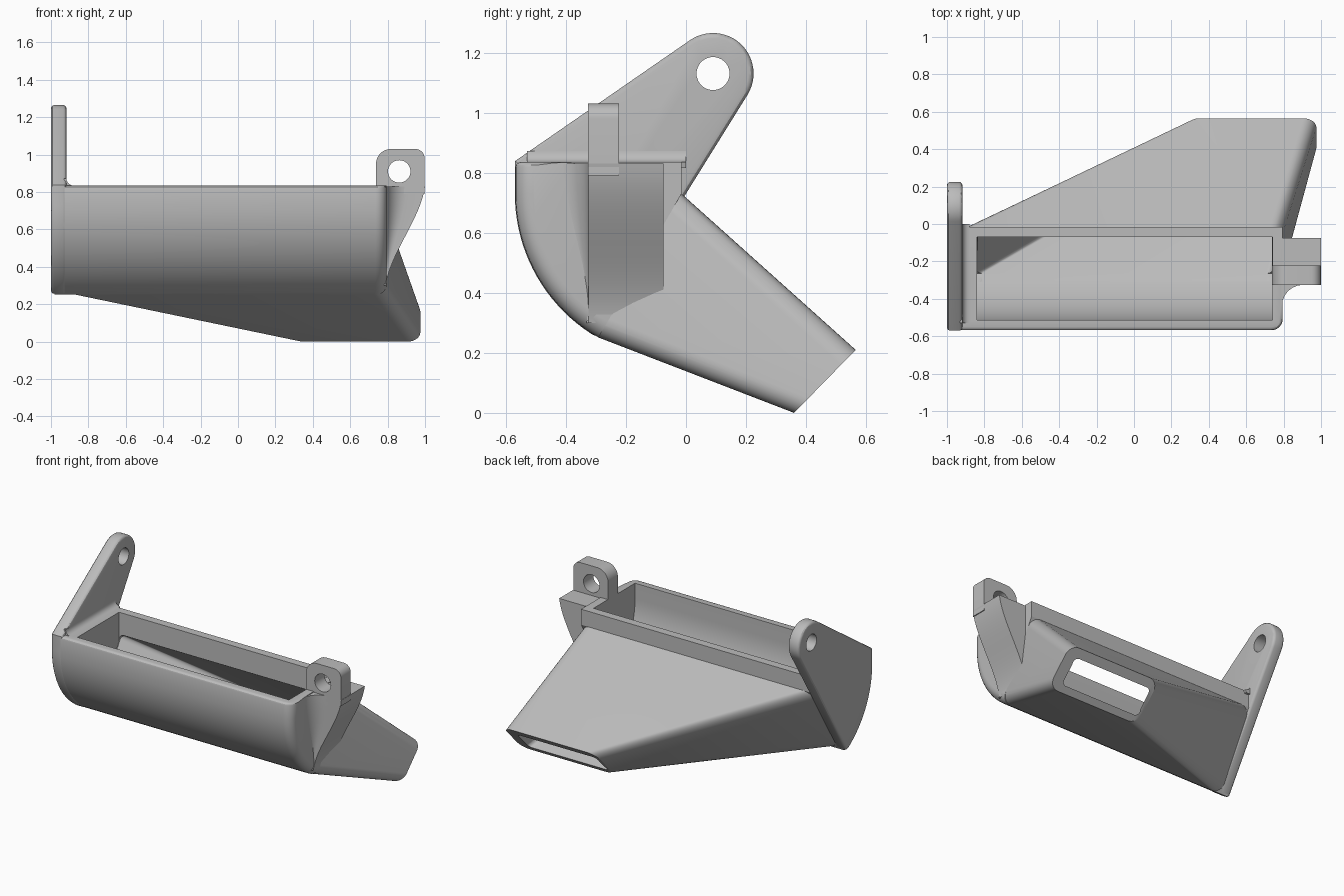
import bpy, bmesh, math
from mathutils import Vector

cube = bpy.data.objects.get("Cube")
if cube:
    bpy.data.objects.remove(cube, do_unlink=True)

grey = bpy.data.materials.new("plain grey")
grey.use_nodes = True
grey.diffuse_color = (0.5, 0.5, 0.5, 1)
grey.node_tree.nodes["Principled BSDF"].inputs["Base Color"].default_value = (0.5, 0.5, 0.5, 1)


def loft(name, rings):
    """Solid skin through a list of equal-length rings."""
    bm = bmesh.new()
    loops = [[bm.verts.new(p) for p in ring] for ring in rings]
    n = len(loops[0])
    for a, b in zip(loops, loops[1:]):
        for i in range(n):
            j = (i + 1) % n
            bm.faces.new((a[i], a[j], b[j], b[i]))
    bm.faces.new(loops[0])
    bm.faces.new(loops[-1])
    bmesh.ops.recalc_face_normals(bm, faces=bm.faces)
    mesh = bpy.data.meshes.new(name)
    bm.to_mesh(mesh)
    bm.free()
    obj = bpy.data.objects.new(name, mesh)
    bpy.context.collection.objects.link(obj)
    mesh.materials.append(grey)
    return obj


def prism(name, pts, axis, lo, hi):
    if axis == "x":
        return loft(name, [[(v, a, b) for a, b in pts] for v in (lo, hi)])
    return loft(name, [[(a, v, b) for a, b in pts] for v in (lo, hi)])


def arc(cx, cy, r, start, end, steps):
    angles = [math.radians(start + (end - start) * i / steps) for i in range(steps + 1)]
    return [(cx + r * math.cos(a), cy + r * math.sin(a)) for a in angles]


def round_rect(x0, x1, t0, t1, r, base, tip):
    """Rounded rectangle: x across, t along the (y, z) line from base to tip."""
    pts = (arc(x1 - r, t1 - r, r, 0, 90, 8) + arc(x0 + r, t1 - r, r, 90, 180, 8)
           + arc(x0 + r, t0 + r, r, 180, 270, 8) + arc(x1 - r, t0 + r, r, 270, 360, 8))
    d = (tip - base).normalized()
    return [(x, base.x + d.x * t, base.y + d.y * t) for x, t in pts]


def apply_modifier(obj, mod):
    bpy.ops.object.select_all(action="DESELECT")
    bpy.context.view_layer.objects.active = obj
    obj.select_set(True)
    bpy.ops.object.modifier_apply(modifier=mod.name)


def boolean(obj, tool, operation):
    mod = obj.modifiers.new("boolean", "BOOLEAN")
    mod.operation, mod.object, mod.solver = operation, tool, "EXACT"
    apply_modifier(obj, mod)
    bpy.data.objects.remove(tool, do_unlink=True)


def bevel_edges(obj, rule, width, segments):
    bm = bmesh.new()
    bm.from_mesh(obj.data)
    edges = [e for e in bm.edges if rule(*[v.co for v in e.verts])]
    bmesh.ops.bevel(bm, geom=edges, offset=width, segments=segments, profile=0.5,
                    affect="EDGES", clamp_overlap=True)
    bm.to_mesh(obj.data)
    bm.free()


def bevel_rim(obj, width):
    mod = obj.modifiers.new("bevel", "BEVEL")
    mod.width, mod.segments, mod.angle_limit = width, 3, math.radians(60)
    apply_modifier(obj, mod)


TOP = 0.835
PIVOT = (-0.015, 0.73)          # the rounded front wall is an arc about this corner
RADIUS = 0.553
base = Vector(arc(*PIVOT, RADIUS, 240, 240, 1)[0])
tip = Vector(PIVOT)
out_base, out_tip = Vector((0.36, 0.0)), Vector((0.565, 0.21))
inward = Vector((-0.87, 0.5))

# Trough with a rounded front wall
front = arc(*PIVOT, RADIUS, 180, 240, 20)
body = prism("duct_body", [(PIVOT[0], TOP), (PIVOT[0] - RADIUS, TOP)] + front + [PIVOT],
             "x", -0.98, 0.795)
bevel_edges(body, lambda a, b: min(a.x, b.x) > 0.79 and max(a.y, b.y) < -0.28
            and not (a.z > TOP - 0.001 and b.z > TOP - 0.001), 0.06, 6)
bevel_edges(body, lambda a, b: min(a.z, b.z) > TOP - 0.001 and min(a.x, b.x) > -0.99
            and max(a.x, b.x) > 0 and max(a.y, b.y) < -0.5, 0.018, 3)

# Funnel narrowing to the outlet
length, out_length = (tip - base).length, (out_tip - out_base).length
funnel = loft("funnel", [
    round_rect(-0.86, 0.74, 0.05, length - 0.05, 0.05, base + inward * 0.04, tip + inward * 0.04),
    round_rect(-0.93, 0.795, 0, length, 0.07, base, tip),
    round_rect(0.28, 0.975, 0, out_length, 0.07, out_base, out_tip)])
boolean(body, funnel, "UNION")

# Hollow inside, open at the top and at the outlet
wall = 0.055
inner = arc(*PIVOT, RADIUS - wall, 180, 240, 20)
hollow = prism("trough_cutter", [(-0.07, 1), (inner[0][0], 1)] + inner + [(-0.07, 0.64)],
               "x", -0.84, 0.74)
boolean(body, hollow, "DIFFERENCE")
shift, past = inward * 0.05, Vector((0.02, -0.02))
passage = loft("passage_cutter", [
    round_rect(-0.838, 0.738, wall, length - 0.065, 0.03, base + shift, tip + shift),
    round_rect(-0.838, 0.738, wall, length - 0.065, 0.03, base, tip),
    round_rect(0.35, 0.905, 0.06, out_length - 0.06, 0.03, out_base + past, out_tip + past)])
boolean(body, passage, "DIFFERENCE")

# Left end plate with its raised mounting ear
eye = (0.09, 1.13)
plate = prism("left_end_plate",
              arc(*eye, 0.135, -32, 125, 24) + [(PIVOT[0] - RADIUS - 0.002, TOP + 0.003)]
              + arc(*PIVOT, RADIUS + 0.002, 180, 240, 20) + [(0.0, 0.73)], "x", -1.0, -0.917)
bevel_rim(plate, 0.018)
boolean(plate, prism("hole_cutter", arc(*eye, 0.055, 0, 350, 35), "x", -1.1, -0.8), "DIFFERENCE")

# Small fillet where the plate meets the trough rim
fillet = prism("plate_fillet",
               [(-0.93, TOP - 0.02), (-0.885, TOP - 0.02)]
               + arc(-0.88, TOP + 0.037, 0.037, 270, 180, 6) + [(-0.93, TOP + 0.037)],
               "y", -0.53, 0.0)

# Flared support on the right end, blending into the wall at its front
side, rings = 0.79, []
for i in range(17):
    u = i / 16
    z = 0.30 + 0.53 * u
    x = side + 0.21 * (0.35 * u + 0.65 * u * u * (3 - 2 * u))
    blend = 0.55 * (x - side)
    curve = arc(side + blend, -0.325 - blend, blend, 90, 180, 6) if blend > 0.001 else \
        [(side, -0.325 - 0.001 * k) for k in range(7)]
    ring = [(0.76, -0.075), (x, -0.075), (x, -0.325)] + curve + [(0.76, curve[-1][1])]
    rings.append([(a, b, min(z, TOP - 0.005)) for a, b in ring])
support = loft("right_support", rings)

# Right mounting lug
lug = prism("right_lug",
            [(0.738, 0.79), (0.998, 0.79)] + arc(0.948, 0.98, 0.05, 0, 90, 8)
            + arc(0.818, 0.95, 0.08, 90, 180, 10), "y", -0.327, -0.223)
boolean(lug, prism("hole_cutter", arc(0.862, 0.91, 0.06, 0, 350, 35), "y", -0.5, 0.0), "DIFFERENCE")

# Smooth curved faces, keep the edges sharp
for obj in (body, plate, fillet, support, lug):
    bpy.ops.object.select_all(action="DESELECT")
    bpy.context.view_layer.objects.active = obj
    obj.select_set(True)
    bpy.ops.object.shade_smooth_by_angle(angle=math.radians(30))
